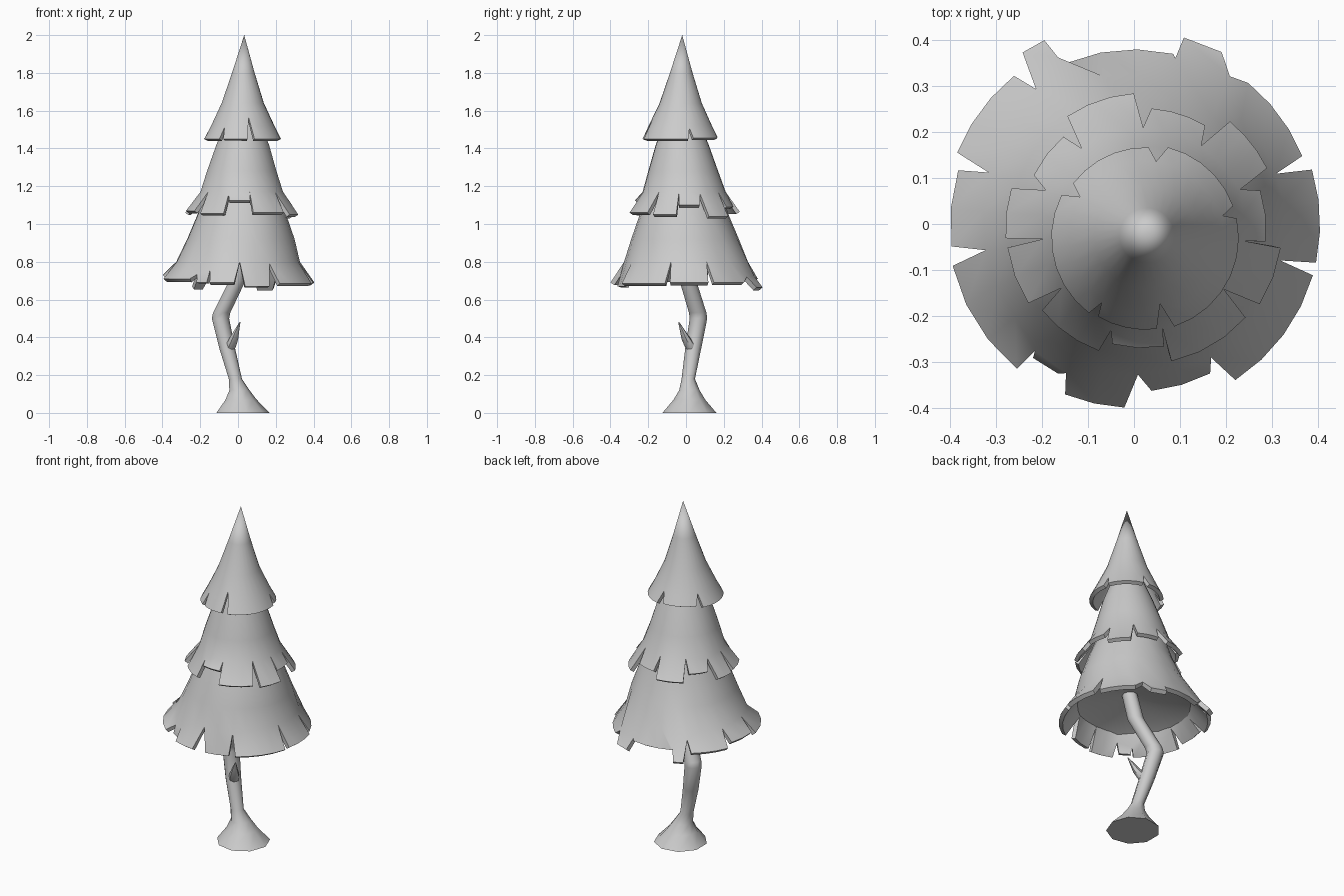
import bpy, bmesh
from math import cos, sin, radians

if "Cube" in bpy.data.objects:
    bpy.data.objects.remove(bpy.data.objects["Cube"])


def finish(name, bm, angle=40, thickness=0):
    """Turn bmesh into an object, thicken it inwards if asked, and shade it."""
    me = bpy.data.meshes.new(name)
    bm.to_mesh(me)
    bm.free()
    ob = bpy.data.objects.new(name, me)
    bpy.context.collection.objects.link(ob)
    bpy.ops.object.select_all(action='DESELECT')
    ob.select_set(True)
    bpy.context.view_layer.objects.active = ob
    if thickness:
        mod = ob.modifiers.new("thickness", 'SOLIDIFY')
        mod.thickness = thickness
        mod.offset = -1
        bpy.ops.object.modifier_apply(modifier=mod.name)
    bpy.ops.object.shade_smooth_by_angle(angle=radians(angle))


def polar(cx, cy, r, z, a):
    return (cx + r * cos(radians(a)), cy + r * sin(radians(a)), z)


def tube(name, rings, sides, capped=True):
    """Skin horizontal rings (x, y, z, radius), bottom to top."""
    bm = bmesh.new()
    loops = [[bm.verts.new(polar(x, y, r, z, 360 * i / sides)) for i in range(sides)]
             for x, y, z, r in rings]
    for a, b in zip(loops, loops[1:]):
        for i in range(sides):
            j = (i + 1) % sides
            bm.faces.new((a[i], a[j], b[j], b[i]))
    if capped:
        bm.faces.new(loops[0][::-1])
        bm.faces.new(loops[-1])
    else:
        bmesh.ops.reverse_faces(bm, faces=bm.faces[:])
    finish(name, bm, 50)


def tier(name, rings, flaps, thickness, apex=None):
    """Cone sheet whose rim is split into flaps.
    rings: (cx, cy, radius, z) from the top down; the last is the notch ring.
    flaps: (start angle, end angle, radius, z, shallowness of the notch before it)."""
    bm = bmesh.new()
    cx, cy, r_notch, z_notch = rings[-1]
    n = len(flaps)
    tops, rims, notches = [], [], []
    for k, (a0, a1, r, z, s) in enumerate(flaps):
        before = flaps[k - 1][1] - (360 if k == 0 else 0)
        after = flaps[(k + 1) % n][0] + (360 if k == n - 1 else 0)
        t0, t1 = (before + a0) / 2, (a1 + after) / 2
        cols = max(1, round((t1 - t0) / 13))
        tops += [t0 + (t1 - t0) * i / cols for i in range(cols)]
        depth = (r_notch + s * (r - r_notch), z_notch + s * (z - z_notch))
        notches += [depth] + [(r_notch, z_notch)] * (cols - 1)
        rims.append([bm.verts.new(polar(cx, cy, r, z, a0 + (a1 - a0) * i / cols))
                     for i in range(cols + 1)])
    m = len(tops)
    loops = [[bm.verts.new(polar(*ring, a)) for a in tops] for ring in rings[:-1]]
    loops.append([bm.verts.new(polar(cx, cy, r, z, a)) for a, (r, z) in zip(tops, notches)])
    for a, b in zip(loops, loops[1:]):
        for i in range(m):
            j = (i + 1) % m
            bm.faces.new((a[i], b[i], b[j], a[j]))
    if apex:
        tip = bm.verts.new(apex)
        for i in range(m):
            bm.faces.new((tip, loops[0][i], loops[0][(i + 1) % m]))
    i = 0
    for rim in rims:
        for p, q in zip(rim, rim[1:]):
            bm.faces.new((loops[-1][i], p, q, loops[-1][(i + 1) % m]))
            i += 1
    finish(name, bm, 40, thickness)


# crooked trunk with flared foot
tube("trunk", [(.022, .018, 0, .145), (.014, .018, .07, .085), (.006, .018, .12, .055),
               (-.015, .012, .18, .036), (-.058, .038, .34, .043), (-.094, .066, .5, .047),
               (-.088, .062, .53, .047), (-.005, .01, .7, .045), (.03, -.01, .88, .042)], 9)

# broken twig growing out of the trunk
tube("twig", [(-.06, .04, .3, .022), (-.042, .024, .35, .031), (-.025, .002, .39, .026),
              (-.012, -.014, .425, .017), (.01, -.038, .48, .003)], 7)

# lower foliage
tier("foliage_lower",
     [(.02, 0, .16, 1.25), (.02, -.01, .235, 1.05), (.015, -.005, .285, .92), (0, 0, .328, .8)],
     [(-167, -129, .405, .71, 0), (-127, -117, .365, .69, .6), (-112, -93, .4, .69, .4),
      (-84, -63, .365, .67, 0), (-57, -16, .405, .685, .1), (-12, 17, .405, .69, 0),
      (22, 51, .395, .69, 0), (63, 75, .42, .665, .6), (77, 113, .38, .71, .85),
      (116, 123, .445, .67, .6), (129, 158, .415, .71, .4), (163, 187, .4, .73, .1)], .025)

# shallow ceiling under the lower foliage
tube("foliage_underside", [(0, 0, .785, .322), (0, 0, .82, .23), (.02, 0, .85, .02)], 24, False)

# middle foliage
tier("foliage_middle",
     [(.025, -.025, .085, 1.56), (.025, -.02, .14, 1.42), (.02, -.015, .185, 1.28), (.02, -.01, .22, 1.17)],
     [(-172, -147, .298, 1.07, 0), (-141, -110, .283, 1.055, 0), (-105, -80, .26, 1.125, .3),
      (-78, -41, .295, 1.06, 0), (-33, -8, .302, 1.05, 0), (-6, 18, .268, 1.1, 0),
      (26, 51, .3, 1.04, .1), (59, 86, .262, 1.09, 0), (94, 124, .295, 1.065, 0),
      (131, 154, .265, 1.1, 0), (163, 184, .3, 1.06, .1)], .022)

# top foliage
tier("foliage_top",
     [(.028, -.025, .06, 1.8), (.025, -.028, .112, 1.64), (.025, -.03, .168, 1.52)],
     [(-121, -83, .2, 1.45, .1), (-72, 12, .203, 1.45, -.6), (20, 76, .203, 1.455, .2),
      (88, 143, .197, 1.46, 0), (153, 233, .205, 1.45, 0)], .022, apex=(.033, -.02, 2))
